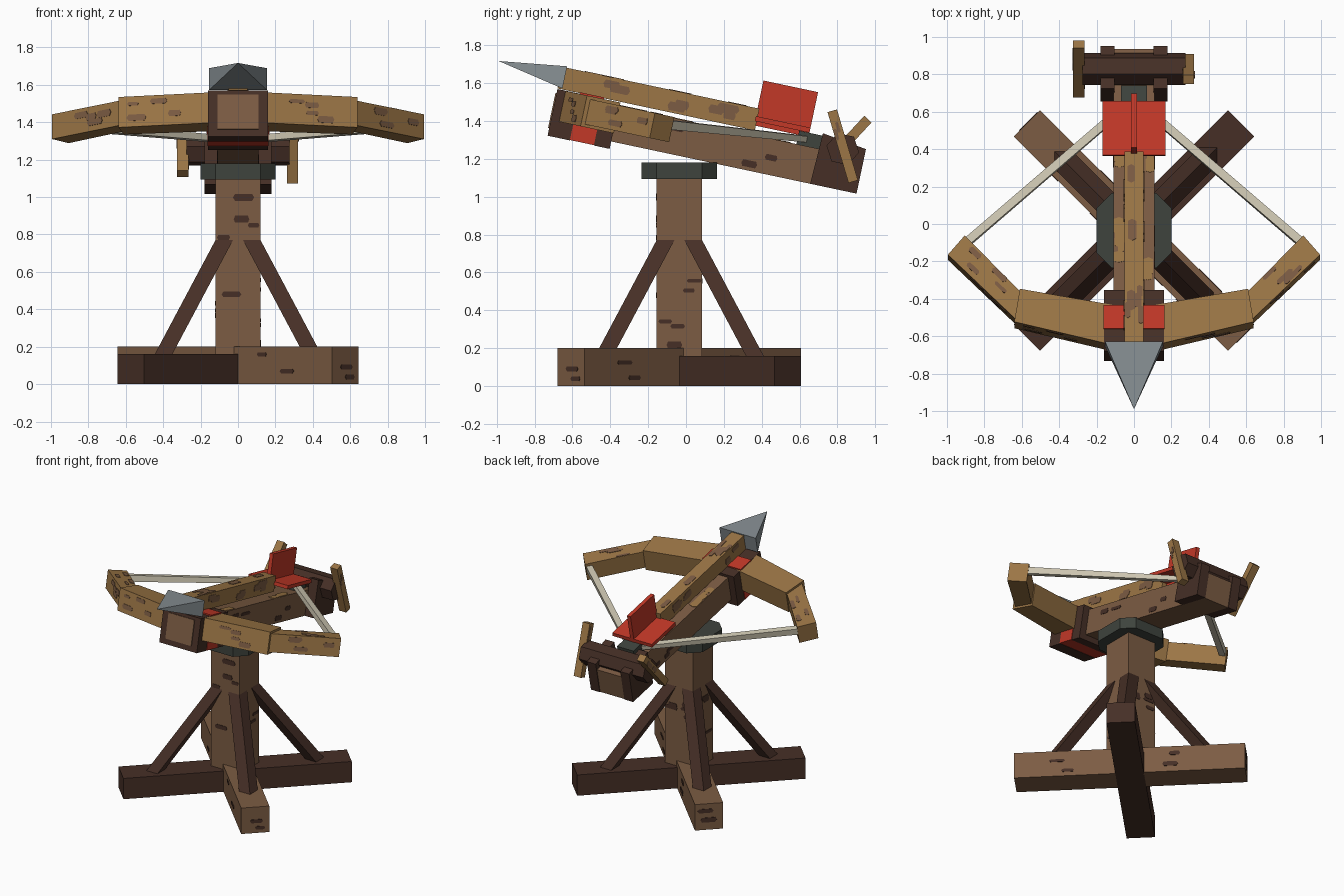
import bpy, bmesh, math, random
from mathutils import Matrix, Vector

random.seed(4)
cube = bpy.data.objects.get("Cube")
if cube:
    bpy.data.objects.remove(cube, do_unlink=True)


def material(name, rgb):
    lin = [((c / 255 + 0.055) / 1.055) ** 2.4 for c in rgb] + [1]
    m = bpy.data.materials.new(name)
    m.use_nodes = True
    m.diffuse_color = lin
    m.node_tree.nodes["Principled BSDF"].inputs["Base Color"].default_value = lin
    return m


TAN = material("tan wood", (156, 118, 70))
BROWN = material("brown wood", (124, 92, 67))
DARK = material("dark wood", (70, 47, 38))
IRON = material("dark iron", (62, 67, 61))
STEEL = material("steel", (134, 142, 146))
RED = material("red", (194, 56, 39))
ROPE = material("pale rope", (206, 199, 178))

WORLD = Matrix.Identity(4)
# Tilted frame of the weapon: y runs to the rear, z up from the stock
TILT = Matrix.Translation((0, 0, 1.3)) @ Matrix.Rotation(math.radians(-12), 4, 'X')
BASE = Matrix.Translation((0, -0.035, 0))


def finish(name, bm, mat, frame):
    bmesh.ops.transform(bm, matrix=frame, verts=bm.verts)
    bmesh.ops.recalc_face_normals(bm, faces=bm.faces)
    mesh = bpy.data.meshes.new(name)
    bm.to_mesh(mesh)
    bm.free()
    mesh.materials.append(mat)
    ob = bpy.data.objects.new(name, mesh)
    bpy.context.collection.objects.link(ob)
    return ob


def loft(name, a, b, mat, frame=WORLD):
    """Solid between two matching loops of points."""
    bm = bmesh.new()
    va, vb = [bm.verts.new(p) for p in a], [bm.verts.new(p) for p in b]
    n = len(va)
    bm.faces.new(va)
    bm.faces.new(vb)
    for i in range(n):
        j = (i + 1) % n
        bm.faces.new((va[i], va[j], vb[j], vb[i]))
    return finish(name, bm, mat, frame)


def plan(name, pts, z0, z1, mat, frame=WORLD):
    return loft(name, [(x, y, z0) for x, y in pts], [(x, y, z1) for x, y in pts], mat, frame)


def box(name, x, y, z, mat, frame=WORLD):
    return plan(name, [(x[0], y[0]), (x[1], y[0]), (x[1], y[1]), (x[0], y[1])], z[0], z[1], mat, frame)


def square(c, r):
    return [(c[0] + i * r, c[1] + j * r, c[2]) for i, j in ((-1, -1), (1, -1), (1, 1), (-1, 1))]


def grain(name, panels, count, mat, frame, length=0.06, width=0.016):
    """Thin plates scattered on panels given as centre, long and short half extents."""
    bm = bmesh.new()
    for c, u, v in panels:
        c, u, v = Vector(c), Vector(u), Vector(v)
        ud, vd = u.normalized(), v.normalized()
        nd = ud.cross(vd) * 0.003
        for _ in range(count):
            l = length * random.uniform(0.5, 1)
            w = width * random.uniform(0.6, 1.2)
            p = c + ud * random.uniform(-1, 1) * max(u.length - l, 0)
            p += vd * random.uniform(-1, 1) * max(v.length - w, 0)
            shape = ((-1, 0), (-.8, -1), (.8, -1), (1, 0), (.8, 1), (-.8, 1))
            rings = [[bm.verts.new(p + ud * l * a + vd * w * b + nd * s) for a, b in shape] for s in (-1, 1)]
            for r in rings:
                bm.faces.new(r)
            for i in range(6):
                j = (i + 1) % 6
                bm.faces.new((rings[0][i], rings[0][j], rings[1][j], rings[1][i]))
    finish(name, bm, mat, frame)


# Crossed ground beams
for name, ang, top, mat in (("ground_beam_light", -45, 0.2, BROWN), ("ground_beam_dark", 45, 0.16, DARK)):
    frame = BASE @ Matrix.Rotation(math.radians(ang), 4, 'Z')
    box(name, (-0.81, 0.81), (-0.1, 0.1), (0, top), mat, frame)
    if mat is BROWN:
        sides = [((e * 0.45, s * 0.1, 0.1), (0.33, 0, 0), (0, 0, 0.08)) for s in (-1, 1) for e in (-1, 1)]
        sides += [((e * 0.81, 0, 0.1), (0, 0.09, 0), (0, 0, 0.08)) for e in (-1, 1)]
        grain("ground_beam_grain", sides, 2, DARK, frame)

# Post, iron collar and diagonal struts
box("post", (-0.12, 0.12), (-0.12, 0.12), (0, 1.12), BROWN, BASE)
grain("post_grain", [((s * 0.12 * a, s * 0.12 * b, 0.62), (0.12 * b, 0.12 * a, 0), (0, 0, 0.43))
                     for s in (-1, 1) for a, b in ((1, 0), (0, 1))], 5, DARK, BASE)
k, r = 0.12, 0.2
plan("collar", [(k, -r), (r, -k), (r, k), (k, r), (-k, r), (-r, k), (-r, -k), (-k, -r)], 1.095, 1.18, IRON, BASE)
for i in (-1, 1):
    for j in (-1, 1):
        loft("strut", square((i * 0.43, j * 0.43, 0.1), 0.047), square((i * 0.068, j * 0.068, 0.78), 0.047), DARK, BASE)

# Stock with grain on top and sides
box("stock", (-0.11, 0.11), (-0.726, 0.935), (-0.09, 0.1), BROWN, TILT)
grain("stock_top_grain", [((s * 0.08, 0.1, 0.1), (0, 0.45, 0), (0.03, 0, 0)) for s in (-1, 1)],
      9, TAN, TILT, 0.05, 0.025)
grain("stock_side_grain", [((s * 0.11, 0.1, 0), (0, 0.5, 0), (0, 0, 0.08)) for s in (-1, 1)], 4, DARK, TILT)

# Front clamp with red band
box("clamp_front", (-0.16, 0.16), (-0.72, -0.6), (-0.13, 0.122), DARK, TILT)
box("clamp_band", (-0.164, 0.164), (-0.6, -0.47), (-0.128, 0.13), RED, TILT)
box("clamp_rear", (-0.16, 0.16), (-0.47, -0.385), (-0.13, 0.12), DARK, TILT)

# Bow limbs and string, mirrored
for s, side in ((1, "left"), (-1, "right")):
    inner = [(0.1, -0.47), (0.61, -0.38), (0.64, -0.56), (0.1, -0.69)]
    outer = [(0.6, -0.4), (0.905, -0.085), (0.995, -0.19), (0.63, -0.545)]
    plan("bow_inner_" + side, [(s * x, y) for x, y in inner], -0.045, 0.121, TAN, TILT)
    plan("bow_outer_" + side, [(s * x, y) for x, y in outer], -0.03, 0.105, TAN, TILT)
    grain("bow_grain_" + side, [
        ((s * 0.40, -0.6175, 0.04), (s * 0.21, 0.0506, 0), (0, 0, 0.07)),
        ((s * 0.81, -0.37, 0.04), (s * 0.16, 0.156, 0), (0, 0, 0.06)),
        ((s * 0.78, -0.31, 0.105), (s * 0.13, 0.127, 0), (-0.05 * s, 0.05, 0)),
    ], 4, BROWN, TILT)
    a, b = Vector((s * 0.89, -0.11, 0.06)), Vector((s * 0.03, 0.63, 0.138))
    out = Vector((s * 0.65, 0.76, 0))

    def section(p, w, h):
        return [p + out * (w * i) + Vector((0, 0, h * j)) for i, j in ((-1, -1), (1, -1), (1, 1), (-1, 1))]
    loft("bowstring_" + side, section(a, 0.022, 0.024), section(b, 0.022, 0.016), ROPE, TILT)

# Bolt: shaft, head and vanes
box("bolt_shaft", (-0.052, 0.052), (-0.72, 0.345), (0.125, 0.242), TAN, TILT)
grain("bolt_grain", [((0, -0.17, 0.242), (0, 0.48, 0), (0.05, 0, 0))]
      + [((s * 0.052, -0.17, 0.185), (0, 0.48, 0), (0, 0, 0.05)) for s in (-1, 1)], 8, BROWN, TILT, 0.06, 0.02)
bm = bmesh.new()
base = [bm.verts.new((x, -0.695, z)) for x, z in ((-0.155, 0.13), (0.155, 0.13), (0.155, 0.25), (-0.155, 0.25))]
tip = bm.verts.new((0, -1.055, 0.202))
bm.faces.new(base)
for i in range(4):
    bm.faces.new((base[i], base[(i + 1) % 4], tip))
finish("bolt_head", bm, STEEL, TILT)
box("vane_flat", (-0.168, 0.168), (0.335, 0.63), (0.173, 0.2), RED, TILT)
box("vane_upright", (-0.015, 0.015), (0.335, 0.63), (0.15, 0.392), RED, TILT)

# Trigger latch
box("latch", (-0.07, 0.07), (0.575, 0.72), (0.09, 0.172), IRON, TILT)

# Windlass: cheeks, drum and crank bars
cheek = [(0.69, -0.09), (0.94, -0.09), (0.94, 0.15), (0.7, 0.185)]
for s in (-1, 1):
    loft("windlass_cheek", [(s * 0.105, y, z) for y, z in cheek], [(s * 0.18, y, z) for y, z in cheek], DARK, TILT)
hexagon = [(0.82 + 0.088 * math.cos(t), 0.125 + 0.088 * math.sin(t))
           for t in (math.radians(60 * i) for i in range(6))]
loft("windlass_drum", [(-0.275, y, z) for y, z in hexagon], [(0.275, y, z) for y, z in hexagon], DARK, TILT)
for x, ang in ((-0.295, -43), (0.292, 16.5)):
    frame = Matrix.Translation((x, 0.828, 1.267)) @ Matrix.Rotation(math.radians(ang), 4, 'X')
    box("crank_bar", (-0.03, 0.03), (-0.026, 0.026), (-0.195, 0.195), TAN, frame)
    grain("crank_grain", [((s * 0.03, 0, 0), (0, 0, 0.18), (0, 0.024, 0)) for s in (-1, 1)], 2, BROWN, frame, 0.04, 0.014)
